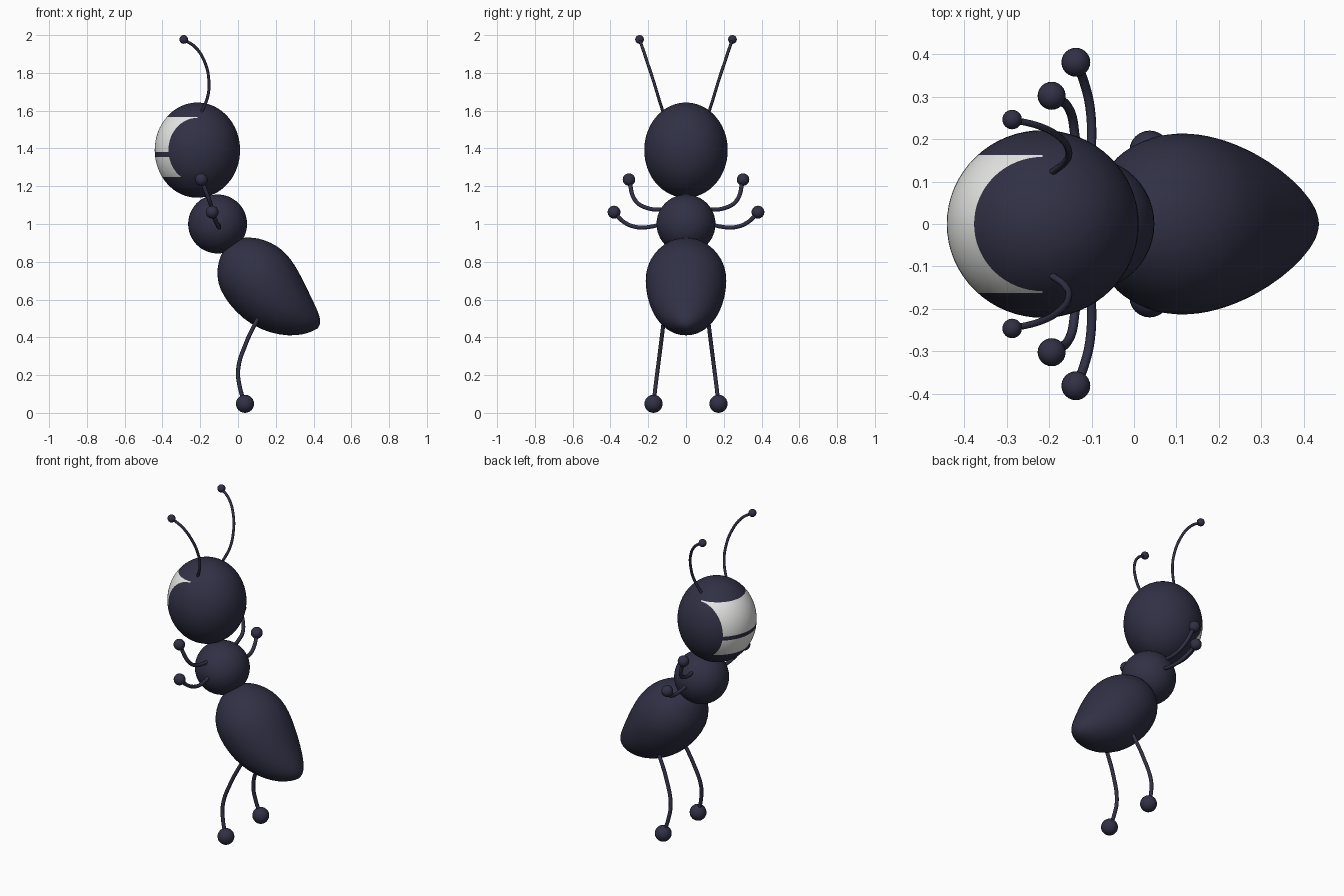
import bpy, bmesh, math
from mathutils import Matrix, Vector

if "Cube" in bpy.data.objects:
    bpy.data.objects.remove(bpy.data.objects["Cube"])


def material(name, rgb):
    m = bpy.data.materials.new(name)
    m.diffuse_color = (*rgb, 1)
    m.use_nodes = True
    m.node_tree.nodes["Principled BSDF"].inputs["Base Color"].default_value = m.diffuse_color
    return m


navy = material("dark navy", (0.030, 0.030, 0.060))
white = material("off white", (0.80, 0.80, 0.78))


def finish(bm, name, *mats):
    me = bpy.data.meshes.new(name)
    for f in bm.faces:
        f.smooth = True
    bm.to_mesh(me)
    bm.free()
    ob = bpy.data.objects.new(name, me)
    bpy.context.collection.objects.link(ob)
    for m in mats:
        me.materials.append(m)
    return ob


def ball_mesh(center, radii, seg=32):
    bm = bmesh.new()
    mat = Matrix.Translation(center) @ Matrix.Diagonal((*radii, 1))
    bmesh.ops.create_uvsphere(bm, u_segments=seg, v_segments=seg // 2, radius=1, matrix=mat)
    return bm


def limb(name, pts, radius, tip_radius):
    """Mirrored pair of thin curved tubes, each ending in a ball."""
    for side, label in ((1, "left"), (-1, "right")):
        cu = bpy.data.curves.new(f"{name}_{label}", "CURVE")
        cu.dimensions = "3D"
        cu.bevel_depth = radius
        cu.bevel_resolution = 3
        cu.resolution_u = 8
        cu.use_fill_caps = True
        sp = cu.splines.new("BEZIER")
        sp.bezier_points.add(len(pts) - 1)
        for bp, (x, y, z) in zip(sp.bezier_points, pts):
            bp.co = (x, y * side, z)
            bp.handle_left_type = bp.handle_right_type = "AUTO"
        cu.materials.append(navy)
        ob = bpy.data.objects.new(f"{name}_{label}", cu)
        bpy.context.collection.objects.link(ob)
        x, y, z = pts[-1]
        finish(ball_mesh((x, y * side, z), (tip_radius,) * 3, 24), f"{name}_tip_{label}", navy)


# Head, with the two white face panels cut into its -x side
hc = Vector((-0.215, 0, 1.391))
bm = ball_mesh(hc, (0.226, 0.221, 0.252), 64)
Y, Z0, Z1, Z2, Z3 = 0.162, 1.25, 1.355, 1.38, 1.567
cuts = [((0, s * Y, 0), (0, 1, 0)) for s in (-1, 1)]
cuts += [((0, 0, z), (0, 0, 1)) for z in (Z0, Z1, Z2, Z3)]
for co, no in cuts:
    bmesh.ops.bisect_plane(bm, geom=bm.verts[:] + bm.edges[:] + bm.faces[:],
                           plane_co=co, plane_no=no, dist=1e-5)
for f in bm.faces:
    c = f.calc_center_median()
    if c.x < hc.x and abs(c.y) < Y and (Z0 < c.z < Z1 or Z2 < c.z < Z3):
        f.material_index = 1
finish(bm, "head", navy, white)

# Thorax
finish(ball_mesh((-0.108, 0, 1.0), (0.156,) * 3, 48), "thorax", navy)

# Abdomen: bent teardrop lofted between upper and lower outline points (x, z)
upper = [(.051, .930), (.110, .925), (.173, .903), (.226, .872), (.279, .819), (.321, .750),
         (.358, .676), (.390, .609), (.416, .554), (.433, .511), (.438, .479)]
lower = [(-.039, .903), (-.078, .866), (-.105, .803), (-.114, .728), (-.098, .654), (-.049, .575),
         (.025, .498), (.115, .442), (.215, .412), (.311, .407), (.379, .425)]
N = 32
bm = bmesh.new()
rings = []
for u, l in zip(upper, lower):
    u, l = Vector((u[0], 0, u[1])), Vector((l[0], 0, l[1]))
    mid, half = (u + l) / 2, (u - l) / 2
    ry = half.length * 1.05
    rings.append([bm.verts.new(mid + half * math.cos(a) + Vector((0, ry * math.sin(a), 0)))
                  for a in (2 * math.pi * i / N for i in range(N))])
for a, b in zip(rings, rings[1:]):
    for i in range(N):
        j = (i + 1) % N
        bm.faces.new((a[i], a[j], b[j], b[i]))
for ring, pole in ((rings[0], (0.0, 0, .923)), (rings[-1], (.424, 0, .447))):
    p = bm.verts.new(pole)
    for i in range(N):
        bm.faces.new((ring[i], ring[(i + 1) % N], p))
bmesh.ops.recalc_face_normals(bm, faces=bm.faces[:])
abdomen = finish(bm, "abdomen", navy)
sub = abdomen.modifiers.new("smooth", "SUBSURF")
sub.levels = sub.render_levels = 1

# Legs, two pairs of arms, and antennae
limb("leg", [(.11, .115, .51), (.04, .133, .363), (.001, .15, .23), (.010, .162, .135),
             (.037, .172, .048)], .011, .048)
limb("upper_arm", [(-.125, .10, 1.075), (-.138, .20, 1.083), (-.150, .265, 1.120),
                   (-.194, .302, 1.235)], .011, .033)
limb("lower_arm", [(-.105, .10, 1.01), (-.100, .19, .985), (-.103, .27, .985),
                   (-.118, .335, 1.015), (-.137, .381, 1.063)], .011, .034)
limb("antenna", [(-.205, .115, 1.57), (-.190, .124, 1.60), (-.160, .148, 1.677), (-.154, .172, 1.757),
                 (-.176, .205, 1.857), (-.225, .231, 1.935), (-.287, .246, 1.977)], .008, .023)
